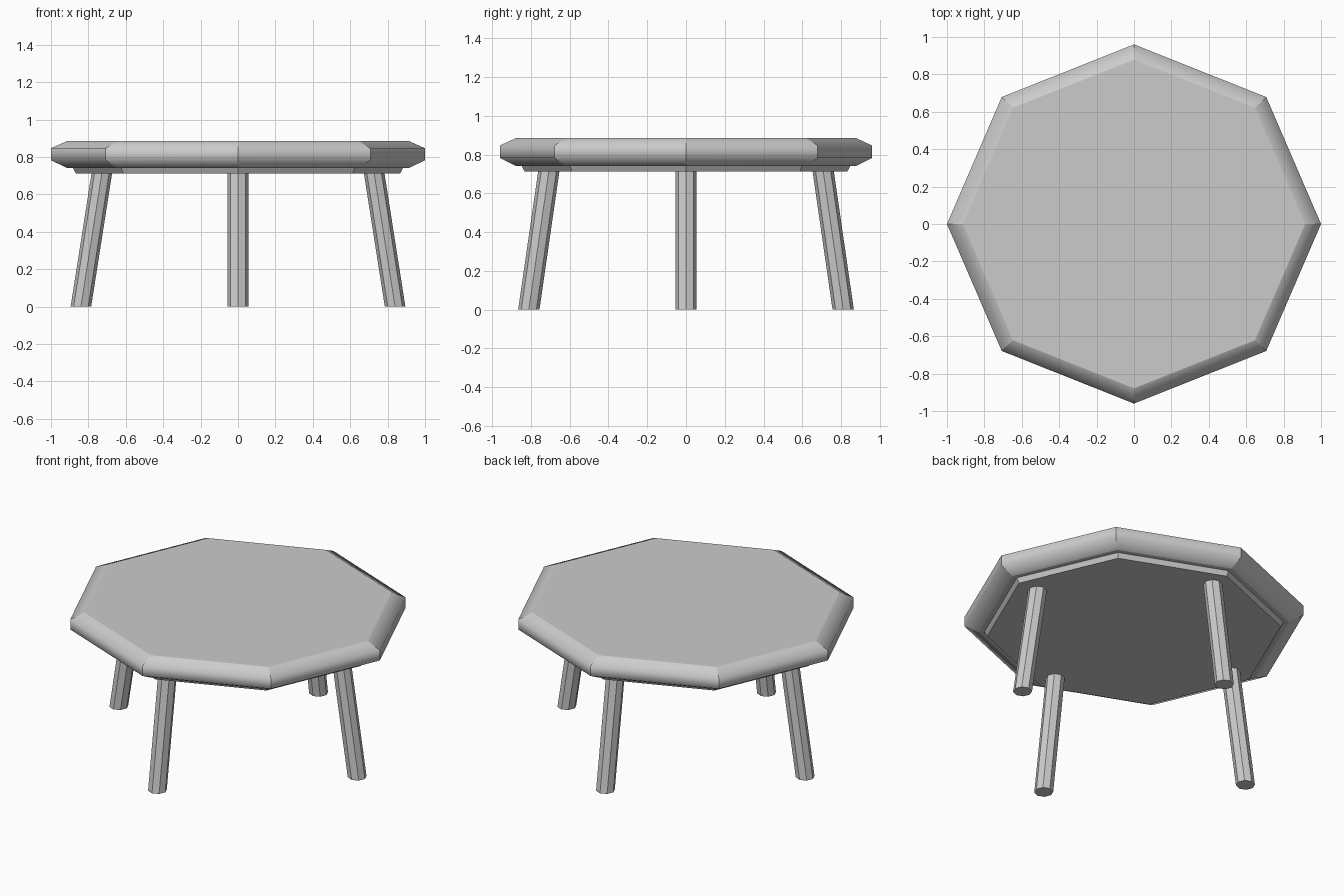
import bpy, bmesh, math

if "Cube" in bpy.data.objects:
    bpy.data.objects.remove(bpy.data.objects["Cube"])

N = 8
SQUASH = 0.96  # octagon is slightly shallower in y


def loft(name, rings, smooth=False):
    """Stack of octagon rings (cx, cy, z, rx, ry) joined by quads, capped both ends."""
    bm = bmesh.new()
    loops = []
    for cx, cy, z, rx, ry in rings:
        loops.append([bm.verts.new((cx + rx * math.cos(2 * math.pi * i / N),
                                    cy + ry * math.sin(2 * math.pi * i / N), z))
                      for i in range(N)])
    for lo, hi in zip(loops, loops[1:]):
        for i in range(N):
            j = (i + 1) % N
            face = bm.faces.new((lo[i], lo[j], hi[j], hi[i]))
            face.smooth = smooth
    bm.faces.new(loops[0][::-1])
    bm.faces.new(loops[-1])
    # Keep corners and flat caps crisp, round only the rim profile
    for e in bm.edges:
        a, b = e.verts
        level = abs(a.co.z - b.co.z) < 1e-5
        cap = any(len(f.verts) == N for f in e.link_faces)
        e.smooth = level and not cap
    mesh = bpy.data.meshes.new(name)
    bm.to_mesh(mesh)
    bm.free()
    obj = bpy.data.objects.new(name, mesh)
    bpy.context.collection.objects.link(obj)
    return obj


# Octagonal top with rounded rim
rim = [(0.915, 0.742), (1.0, 0.783), (1.0, 0.847), (0.915, 0.885)]
loft("table_top", [(0, 0, z, r, r * SQUASH) for r, z in rim], smooth=True)

# Thin apron plate under the top
loft("apron", [(0, 0, z, r, r * SQUASH) for r, z in [(0.867, 0.713), (0.885, 0.745)]])

# Four splayed octagonal legs
legs = [("right_leg", 1, 0), ("left_leg", -1, 0), ("back_leg", 0, 1), ("front_leg", 0, -1)]
for name, sx, sy in legs:
    foot = (0.84 * sx, 0.811 * sy)
    head = (0.727 * sx, 0.707 * sy)
    loft(name, [(*foot, 0, 0.055, 0.055), (*head, 0.72, 0.055, 0.055)])
